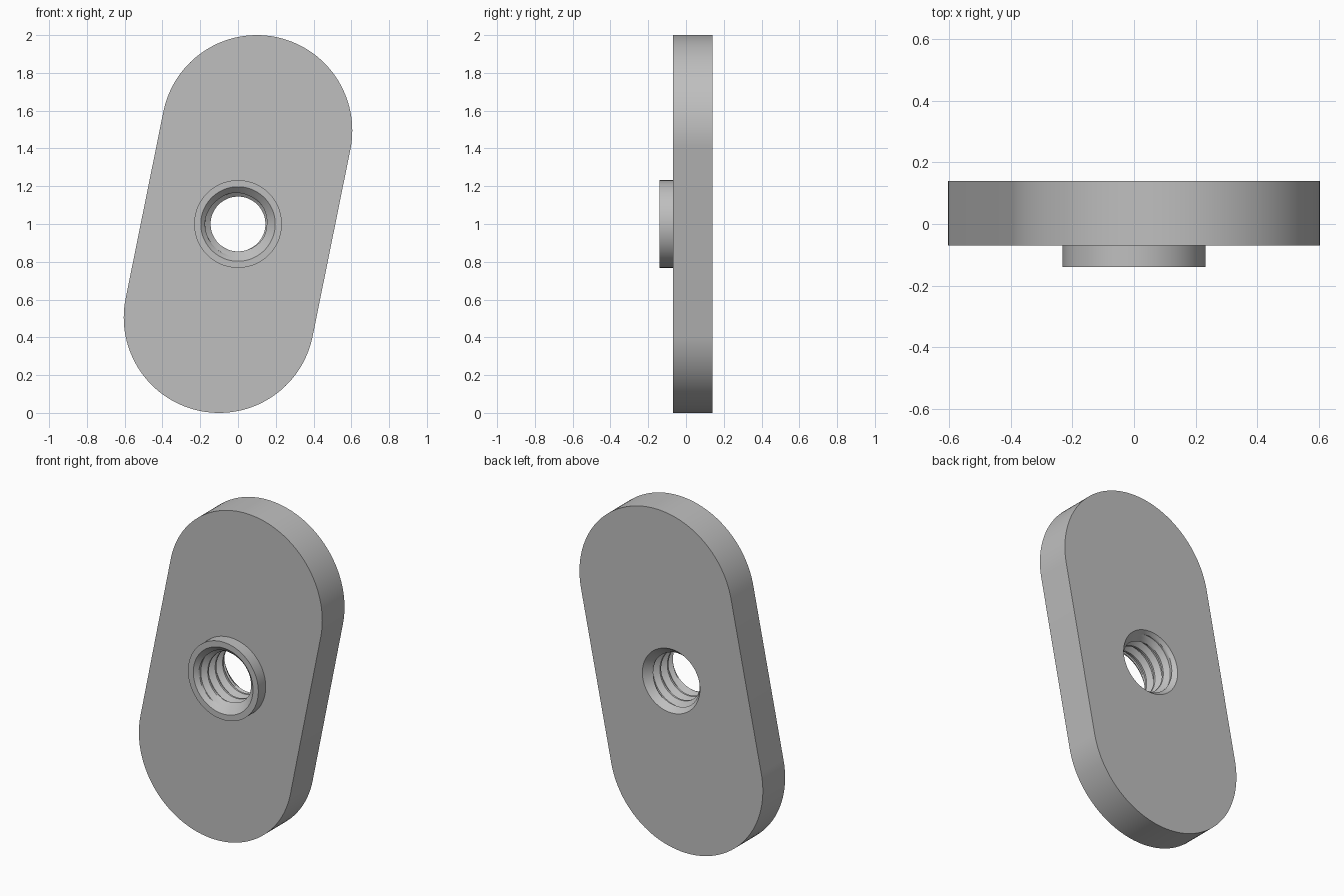
import bpy
import bmesh
from math import pi, tau, sin, cos, atan2, hypot

cube = bpy.data.objects.get("Cube")
if cube:
    bpy.data.objects.remove(cube, do_unlink=True)

# Main dimensions
FRONT, SHOULDER, BACK = -0.14, -0.07, 0.14
MID_Z = 1.0
END_X, END_Z = 0.1, 0.495          # offset of the rounded end centres
END_R = 0.505
COLLAR_R, FRONT_HOLE_R, BACK_HOLE_R = 0.232, 0.197, 0.19
MINOR_R, MAJOR_R, PITCH = 0.145, 0.174, 0.07
SEGMENTS = 128
TILT = -atan2(END_X, END_Z)

metal = bpy.data.materials.new("grey_metal")
metal.use_nodes = True
grey = (0.52, 0.52, 0.52, 1.0)
metal.diffuse_color = grey
metal.node_tree.nodes["Principled BSDF"].inputs["Base Color"].default_value = grey


def circle(radius, y):
    angles = [TILT + tau * j / SEGMENTS for j in range(SEGMENTS + 1)]
    return [(radius * cos(a), y, MID_Z + radius * sin(a)) for a in angles]


def capsule(y):
    """Slanted outline: two half circles joined by straight sides."""
    half = SEGMENTS // 2
    points = []
    for side in (1, -1):
        for i in range(half):
            a = TILT + pi * i / (half - 1) + (0 if side > 0 else pi)
            points.append((side * END_X + END_R * cos(a), y,
                           MID_Z + side * END_Z + END_R * sin(a)))
    return points + points[:1]


def loft(name, rings):
    """Skin a series of closed rings and weld the seam."""
    bm = bmesh.new()
    rows = [[bm.verts.new(p) for p in ring] for ring in rings]
    for a, b in zip(rows, rows[1:]):
        for j in range(SEGMENTS):
            bm.faces.new((a[j], a[j + 1], b[j + 1], b[j]))
    bmesh.ops.remove_doubles(bm, verts=bm.verts, dist=0.00002)
    mesh = bpy.data.meshes.new(name)
    bm.to_mesh(mesh)
    bm.free()
    mesh.materials.append(metal)
    obj = bpy.data.objects.new(name, mesh)
    bpy.context.collection.objects.link(obj)
    bpy.ops.object.select_all(action="DESELECT")
    obj.select_set(True)
    bpy.context.view_layer.objects.active = obj
    bpy.ops.object.shade_smooth_by_angle(angle=pi / 7)
    return obj


def thread_ring(turn):
    """One row of the helical bore, cut by the chamfers at both ends."""
    wave = min(1, max(0, 1.5 * abs(2 * (turn % 1) - 1) - 0.25))
    points = []
    for j in range(SEGMENTS + 1):
        a = TILT + tau * j / SEGMENTS
        y = FRONT + PITCH * (turn - j / SEGMENTS)
        y = min(BACK, max(FRONT, y))
        r = max(MINOR_R + (MAJOR_R - MINOR_R) * wave,
                FRONT_HOLE_R - (y - FRONT),
                BACK_HOLE_R - 0.8 * (BACK - y))
        points.append((r * cos(a), y, MID_Z + r * sin(a)))
    return points


# Slanted plate, from the back hole edge round to the collar
loft("plate", [circle(BACK_HOLE_R, BACK), capsule(BACK),
               capsule(SHOULDER), circle(COLLAR_R, SHOULDER)])

# Raised collar on the front
loft("collar", [circle(COLLAR_R, SHOULDER), circle(COLLAR_R, FRONT),
                circle(FRONT_HOLE_R, FRONT)])

# Threaded hole through collar and plate
STEPS = 12
turns = round((BACK - FRONT) / PITCH) + 1
loft("threaded_bore", [thread_ring(k / STEPS) for k in range(turns * STEPS + 1)])
